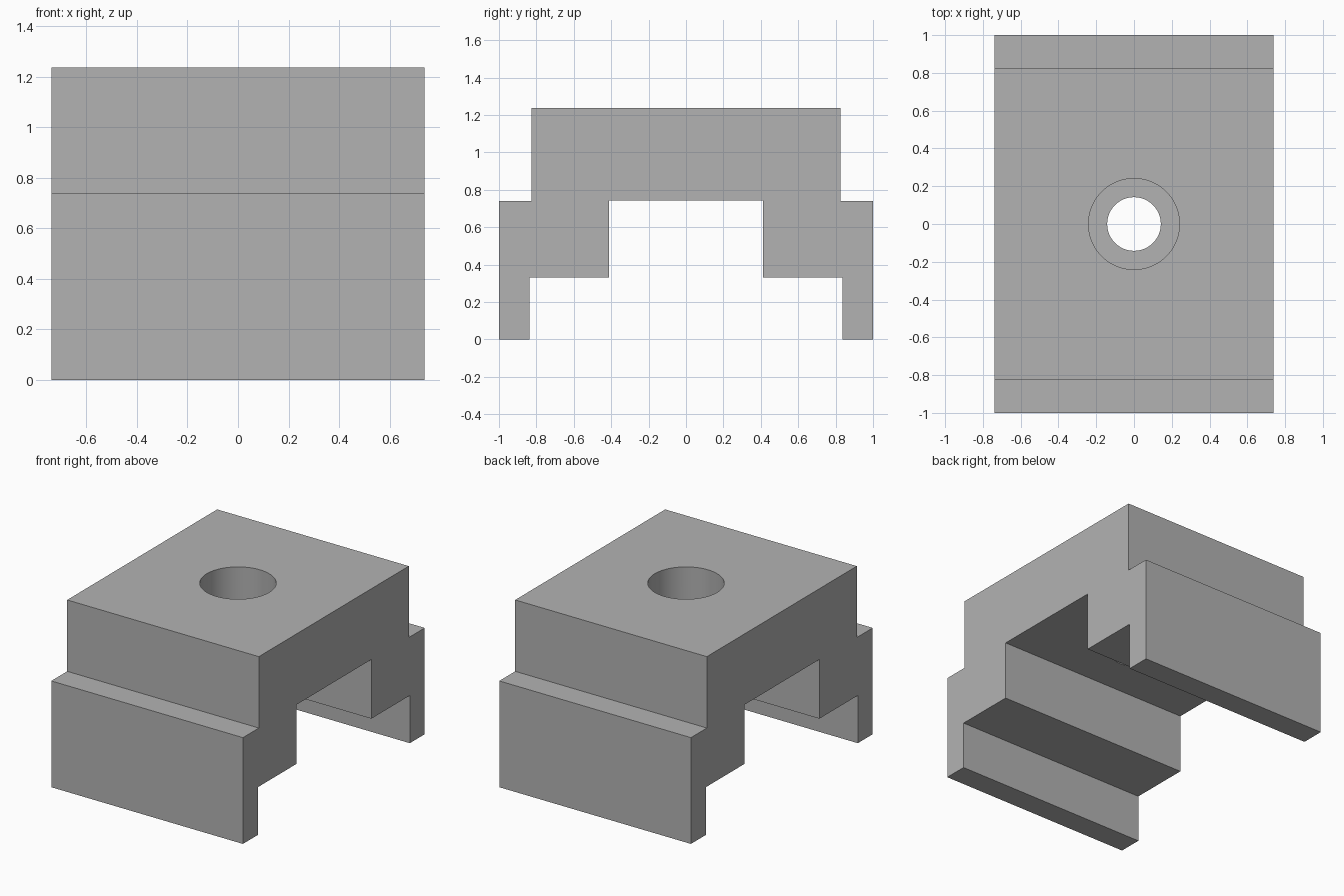
import bpy
import bmesh
import math
from mathutils import Matrix

cube = bpy.data.objects.get("Cube")
if cube:
    bpy.data.objects.remove(cube, do_unlink=True)

HALF_WIDTH = 0.738
TOP = 1.237
BORE_DEPTH = 0.27

grey = bpy.data.materials.new("plain_grey")
grey.use_nodes = True
colour = (0.45, 0.45, 0.45, 1)
grey.diffuse_color = colour
grey.node_tree.nodes["Principled BSDF"].inputs["Base Color"].default_value = colour


def make_object(name, bm):
    bmesh.ops.recalc_face_normals(bm, faces=bm.faces)
    mesh = bpy.data.meshes.new(name)
    bm.to_mesh(mesh)
    bm.free()
    mesh.materials.append(grey)
    obj = bpy.data.objects.new(name, mesh)
    bpy.context.collection.objects.link(obj)
    return obj


def cylinder_cutter(name, radius, bottom, top):
    bm = bmesh.new()
    bmesh.ops.create_cone(bm, cap_ends=True, segments=64, radius1=radius, radius2=radius,
                          depth=top - bottom,
                          matrix=Matrix.Translation((0, 0, (top + bottom) / 2)))
    obj = make_object(name, bm)
    obj.hide_render = True
    return obj


# Stepped block: half profile (y, z) mirrored and extruded across the width
half = [(0.825, TOP), (0.825, 0.74), (1, 0.74), (1, 0),
        (0.836, 0), (0.836, 0.332), (0.413, 0.332), (0.413, 0.744)]
profile = half + [(-y, z) for y, z in reversed(half)]
bm = bmesh.new()
face = bm.faces.new([bm.verts.new((-HALF_WIDTH, y, z)) for y, z in profile])
extruded = bmesh.ops.extrude_face_region(bm, geom=[face])["geom"]
bmesh.ops.translate(bm, vec=(2 * HALF_WIDTH, 0, 0),
                    verts=[v for v in extruded if isinstance(v, bmesh.types.BMVert)])
block = make_object("stepped_block", bm)

# Counterbored bolt hole through the centre
cutters = [cylinder_cutter("bolt_hole_cutter", 0.142, 0.5, TOP + 0.2),
           cylinder_cutter("counterbore_cutter", 0.241, TOP - BORE_DEPTH, TOP + 0.1)]
bpy.ops.object.select_all(action="DESELECT")
block.select_set(True)
bpy.context.view_layer.objects.active = block
for cutter in cutters:
    mod = block.modifiers.new(cutter.name, "BOOLEAN")
    mod.operation = "DIFFERENCE"
    mod.solver = "EXACT"
    mod.object = cutter
    bpy.ops.object.modifier_apply(modifier=mod.name)
    bpy.data.objects.remove(cutter, do_unlink=True)

# Smooth bore walls, crisp block edges
bpy.ops.object.shade_smooth_by_angle(angle=math.radians(30))
